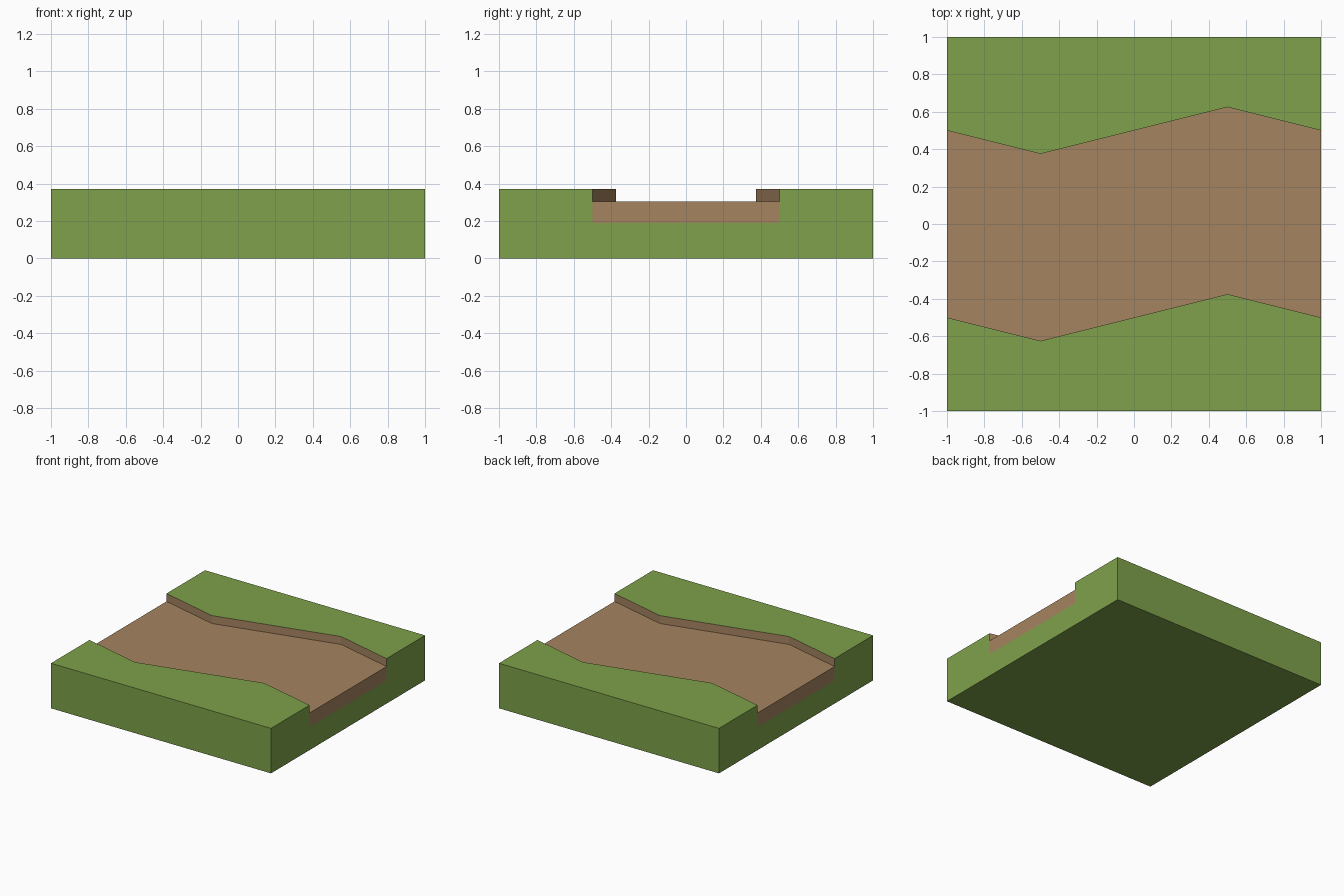
import bpy
import bmesh

cube = bpy.data.objects.get("Cube")
if cube:
    bpy.data.objects.remove(cube)

HEIGHT, BED, SOIL = 0.37, 0.305, 0.19   # grass top, path surface, soil bottom
HALF = 0.5                              # half width of the path
BENDS = [(-1, 0), (-0.5, -0.125), (0.5, 0.125), (1, 0)]   # path centre line


def make_material(name, colour):
    mat = bpy.data.materials.new(name)
    mat.use_nodes = True
    mat.diffuse_color = colour
    mat.node_tree.nodes["Principled BSDF"].inputs["Base Color"].default_value = colour
    return mat


grass = make_material("grass_green", (0.209, 0.356, 0.069, 1))
dirt = make_material("dirt_brown", (0.376, 0.227, 0.117, 1))

bm = bmesh.new()


def cross_section(x, shift):
    """Closed ring of the tile outline with the path channel cut in its top."""
    low, high = shift - HALF, shift + HALF
    outline = [(-1, 0), (1, 0), (1, HEIGHT), (high, HEIGHT), (high, BED),
               (low, BED), (low, HEIGHT), (-1, HEIGHT)]
    return [bm.verts.new((x, y, z)) for y, z in outline]


# Sides, top, channel walls and bed: the channel edges are ring spans 3 to 5
rings = [cross_section(x, shift) for x, shift in BENDS]
for a, b in zip(rings, rings[1:]):
    for i in range(len(a)):
        j = (i + 1) % len(a)
        face = bm.faces.new((a[i], a[j], b[j], b[i]))
        face.material_index = 1 if i in (3, 4, 5) else 0

# End caps: a grass surround with a flush block of soil under the path
for ring in (rings[0], rings[-1]):
    x = ring[0].co.x
    soil_high = bm.verts.new((x, HALF, SOIL))
    soil_low = bm.verts.new((x, -HALF, SOIL))
    bm.faces.new(ring[:4] + [ring[4], soil_high, soil_low, ring[5]] + ring[6:])
    bm.faces.new((ring[4], ring[5], soil_low, soil_high)).material_index = 1

# Merge the flat strips, keeping the colour borders
bmesh.ops.dissolve_limit(bm, angle_limit=0.01, verts=bm.verts, edges=bm.edges,
                         delimit={'MATERIAL'})
bmesh.ops.recalc_face_normals(bm, faces=bm.faces)

mesh = bpy.data.meshes.new("path_tile")
bm.to_mesh(mesh)
bm.free()
mesh.materials.append(grass)
mesh.materials.append(dirt)
tile = bpy.data.objects.new("path_tile", mesh)
bpy.context.collection.objects.link(tile)
